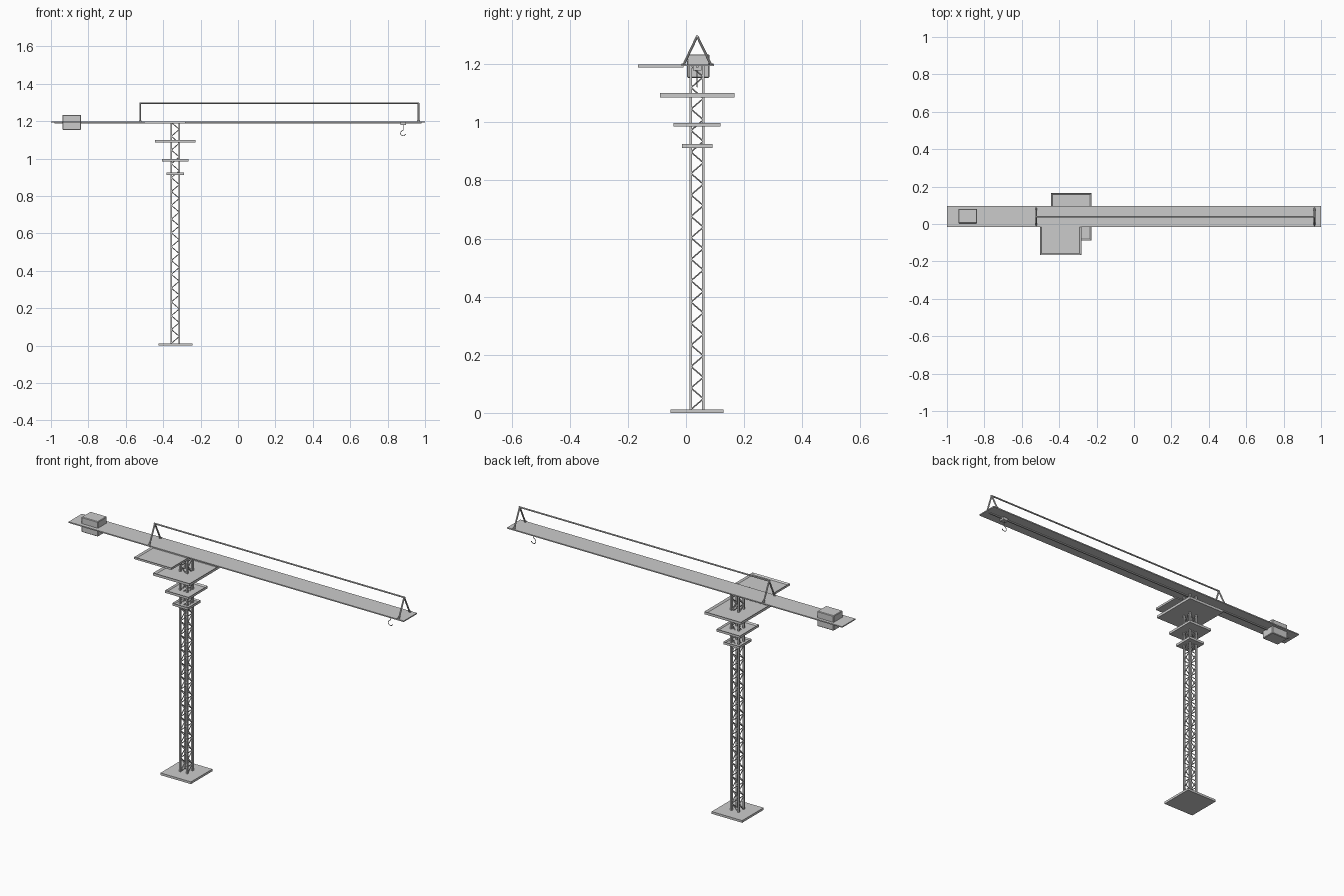
import bpy, bmesh, math
from mathutils import Vector

if "Cube" in bpy.data.objects:
    bpy.data.objects.remove(bpy.data.objects["Cube"])

CX, CY = -0.335, 0.0385      # tower centre
TOP = 1.193                  # underside of jib


def finish(name, bm):
    bmesh.ops.recalc_face_normals(bm, faces=bm.faces)
    me = bpy.data.meshes.new(name)
    bm.to_mesh(me)
    bm.free()
    ob = bpy.data.objects.new(name, me)
    bpy.context.collection.objects.link(ob)
    return ob


def add_box(bm, lo, hi):
    lo, hi = Vector(lo), Vector(hi)
    vs = bmesh.ops.create_cube(bm, size=1)["verts"]
    for v in vs:
        v.co = Vector([(lo[i] + hi[i]) / 2 + v.co[i] * (hi[i] - lo[i]) for i in range(3)])


def add_rod(bm, a, b, r, n=6):
    a, b = Vector(a), Vector(b)
    d = b - a
    m = d.to_track_quat('Z', 'Y').to_matrix().to_4x4()
    m.translation = (a + b) / 2
    bmesh.ops.create_cone(bm, cap_ends=True, segments=n, radius1=r, radius2=r,
                          depth=d.length, matrix=m)


def box(name, lo, hi):
    bm = bmesh.new()
    add_box(bm, lo, hi)
    return finish(name, bm)


def tray(name, x0, x1, y0, y1, z0, z1, rim):
    # flat slab with a raised rim made by inset and push down
    bm = bmesh.new()
    add_box(bm, (x0, y0, z0), (x1, y1, z1))
    bm.normal_update()
    top = [f for f in bm.faces if f.normal.z > 0.9]
    bmesh.ops.inset_region(bm, faces=top, thickness=rim)
    for v in top[0].verts:
        v.co.z -= (z1 - z0) * 0.6
    return finish(name, bm)


# base plate
box("base_plate", (CX - .091, CY - .091, 0), (CX + .091, CY + .091, .012))

# tower legs
hx = hy = 0.0215
bm = bmesh.new()
for sx in (-1, 1):
    for sy in (-1, 1):
        x, y = CX + sx * hx, CY + sy * hy
        add_box(bm, (x - .0045, y - .0045, .01), (x + .0045, y + .0045, TOP))
finish("tower_legs", bm)

# zigzag lattice on all four tower faces
bm = bmesh.new()
n = 32
step = (TOP - .012) / n
for i in range(n):
    z0, z1 = .012 + i * step, .012 + (i + 1) * step
    s = 1 if i % 2 else -1
    for side in (-1, 1):
        add_rod(bm, (CX + s * hx, CY + side * hy, z0), (CX - s * hx, CY + side * hy, z1), .0024)
        add_rod(bm, (CX + side * hx, CY + s * hy, z0), (CX + side * hx, CY - s * hy, z1), .0024)
finish("tower_lattice", bm)

# stepped platforms around the tower, and the side platform by the jib
for name, wx, wy, z0, z1, rim in (("lower_platform", .047, .053, .912, .925, .007),
                                  ("middle_platform", .070, .081, .985, .998, .009),
                                  ("upper_platform", .109, .128, 1.086, 1.1, .013)):
    tray(name, CX - wx, CX + wx, CY - wy, CY + wy, z0, z1, rim)
tray("side_platform", -.503, -.282, -.166, -.008, 1.188, 1.199, .012)

# jib deck with a rail underneath
box("jib_deck", (-1, -.016, 1.193), (1, .097, 1.199))
box("trolley_rail", (-.98, CY - .004, 1.188), (.98, CY + .004, 1.1935))

# counterweight
cw = box("counterweight", (-.938, .004, 1.153), (-.839, .081, 1.234))
bev = cw.modifiers.new("bevel", 'BEVEL')
bev.width = .003
bev.segments = 1

# A-frames and the top tie bar
bm = bmesh.new()
for x in (-.523, .965):
    for y in (-.009, .087):
        add_rod(bm, (x, y, 1.196), (x, CY, 1.296), .0042, 8)
        add_rod(bm, (x, y, 1.197), (x, y, 1.203), .007, 8)
finish("a_frames", bm)
bm = bmesh.new()
add_rod(bm, (-.527, CY, 1.296), (.969, CY, 1.296), .0042, 8)
finish("tie_bar", bm)

# trolley and hook
box("trolley", (.868, CY - .014, 1.179), (.899, CY + .014, 1.1935))
cu = bpy.data.curves.new("hook", 'CURVE')
cu.dimensions = '3D'
cu.bevel_depth = .0018
cu.bevel_resolution = 1
pts = [(.884, 1.18), (.884, 1.153)]
for i in range(13):
    a = math.radians(100 + i * 240 / 12)
    pts.append((.883 + .014 * math.cos(a), 1.136 + .014 * math.sin(a)))
sp = cu.splines.new('POLY')
sp.points.add(len(pts) - 1)
for p, (x, z) in zip(sp.points, pts):
    p.co = (x, CY, z, 1)
bpy.context.collection.objects.link(bpy.data.objects.new("hook", cu))
